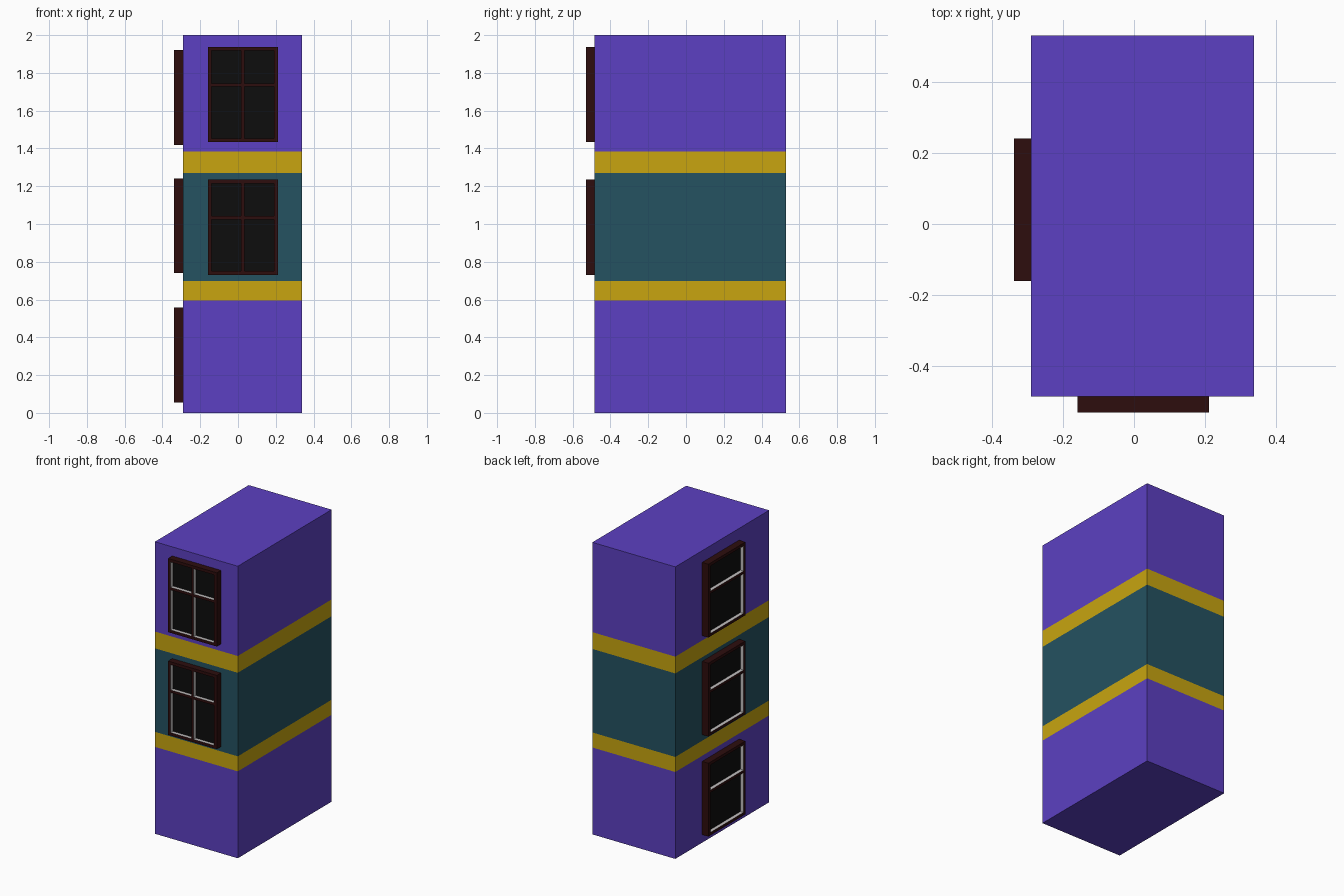
import bpy
import bmesh
from math import pi

cube = bpy.data.objects.get("Cube")
if cube:
    bpy.data.objects.remove(cube, do_unlink=True)


def material(name, rgb):
    mat = bpy.data.materials.new(name)
    mat.use_nodes = True
    mat.diffuse_color = (*rgb, 1)
    mat.node_tree.nodes["Principled BSDF"].inputs["Base Color"].default_value = (*rgb, 1)
    return mat


purple = material("purple wall", (0.107, 0.051, 0.539))
teal = material("teal wall", (0.018, 0.084, 0.12))
yellow = material("yellow band", (0.578, 0.376, 0.005))
frame = material("dark red frame", (0.026, 0.004, 0.004))
glass = material("black glass", (0.004, 0.004, 0.004))
reveal = material("pale grey reveal", (0.55, 0.53, 0.53))


def finish(bm, name, mats, location=(0, 0, 0), turn=0):
    mesh = bpy.data.meshes.new(name)
    bm.to_mesh(mesh)
    bm.free()
    for mat in mats:
        mesh.materials.append(mat)
    obj = bpy.data.objects.new(name, mesh)
    obj.location = location
    obj.rotation_euler.z = turn
    bpy.context.collection.objects.link(obj)


# Tower: one footprint raised floor by floor
X0, X1, Y0, Y1 = -0.29, 0.338, -0.485, 0.53
floors = [(0.595, 0), (0.698, 2), (1.27, 1), (1.385, 2), (2.0, 0)]
bm = bmesh.new()
corners = [(X0, Y0), (X1, Y0), (X1, Y1), (X0, Y1)]
ring = [bm.verts.new((x, y, 0)) for x, y in corners]
bm.faces.new(ring[::-1])
for top, colour in floors:
    upper = [bm.verts.new((x, y, top)) for x, y in corners]
    for i in range(4):
        j = (i + 1) % 4
        bm.faces.new((ring[i], ring[j], upper[j], upper[i])).material_index = colour
    ring = upper
bm.faces.new(ring)
finish(bm, "tower_walls", [purple, teal, yellow])


def window(name, width, height, depth, mullion, location, turn=0):
    """Frame front as a grid of strips, with the panes sunk into it."""
    edge, bar, half = 0.02, 0.009, width / 2
    us = [-half, -half + edge, half - edge, half]
    if mullion:
        us[2:2] = [-bar, bar]
    mid = height * 0.6
    vs = [0, edge, mid - bar, mid + bar, height - edge, height]
    bm = bmesh.new()
    grid = [[bm.verts.new((u, -depth, v)) for u in us] for v in vs]
    panes = []
    for r in range(len(vs) - 1):
        for c in range(len(us) - 1):
            face = bm.faces.new((grid[r][c], grid[r][c + 1],
                                 grid[r + 1][c + 1], grid[r + 1][c]))
            if r % 2 and c % 2:
                face.material_index = 1
                panes.append(face)
    # Outer sides reach back to the wall
    border = [e for e in bm.edges if e.is_boundary]
    sides = bmesh.ops.extrude_edge_only(bm, edges=border)["geom"]
    for v in sides:
        if isinstance(v, bmesh.types.BMVert):
            v.co.y = 0
    bm.normal_update()
    # Sunken panes with pale reveals
    walls = bmesh.ops.inset_individual(bm, faces=panes, thickness=0, depth=-0.024)
    for face in walls["faces"]:
        face.material_index = 2
    finish(bm, name, [frame, glass, reveal], location, turn)


# Two wide windows on the front
for label, z in (("middle", 0.73), ("upper", 1.433)):
    window("front_window_" + label, 0.37, 0.505, 0.045, True, (0.026, Y0, z))

# Three windows on the right side
for label, z in (("lower", 0.055), ("middle", 0.74), ("upper", 1.418)):
    window("side_window_" + label, 0.4, 0.502, 0.048, False, (X0, 0.04, z), -pi / 2)
